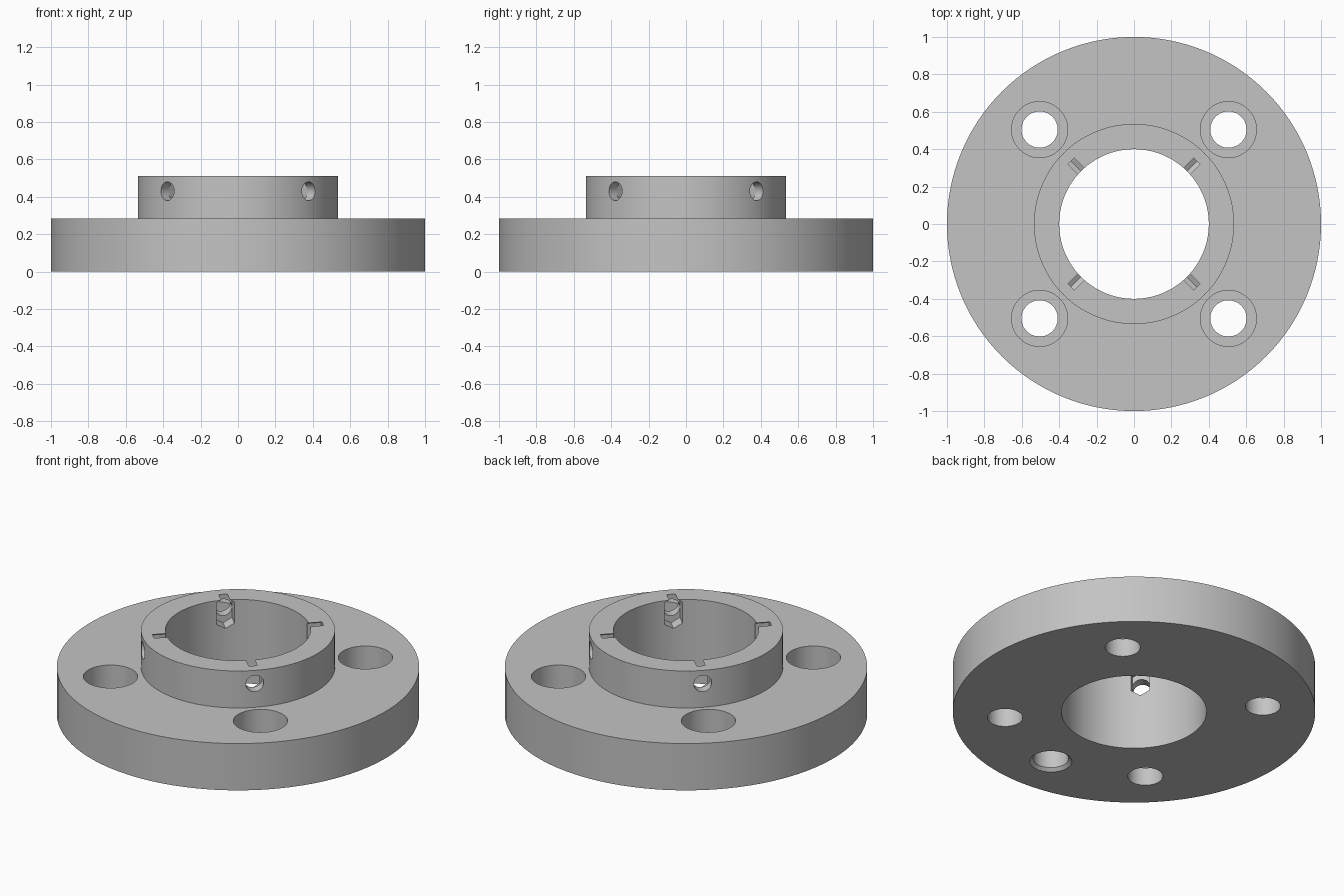
import bpy, bmesh, math
from mathutils import Matrix, Vector

old = bpy.data.objects.get("Cube")
if old:
    bpy.data.objects.remove(old, do_unlink=True)

grey = bpy.data.materials.new("plain grey")
grey.use_nodes = True
grey.diffuse_color = (0.55, 0.55, 0.55, 1)
grey.node_tree.nodes["Principled BSDF"].inputs["Base Color"].default_value = grey.diffuse_color

FLANGE_TOP, HUB_TOP = 0.285, 0.51
FLANGE_R, HUB_R, BORE_R = 1.0, 0.535, 0.4
BOLT_RADIUS, SCREW_Z = 0.714, 0.43


def make_object(name, bm):
    bmesh.ops.recalc_face_normals(bm, faces=bm.faces)
    mesh = bpy.data.meshes.new(name)
    bm.to_mesh(mesh)
    bm.free()
    obj = bpy.data.objects.new(name, mesh)
    bpy.context.collection.objects.link(obj)
    mesh.materials.append(grey)
    return obj


def lathe(name, profile, segments, closed=False):
    """Revolve (radius, height) points about z; open profiles start and end on the axis."""
    bm = bmesh.new()
    verts = [bm.verts.new((r, 0, z)) for r, z in profile]
    pairs = list(zip(verts, verts[1:])) + ([(verts[-1], verts[0])] if closed else [])
    edges = [bm.edges.new(p) for p in pairs]
    bmesh.ops.spin(bm, geom=verts + edges, cent=(0, 0, 0), axis=(0, 0, 1),
                   angle=math.tau, steps=segments, use_duplicate=False)
    bmesh.ops.remove_doubles(bm, verts=bm.verts, dist=1e-4)
    return make_object(name, bm)


def prism(name, outline, start, end):
    """Extrude a (y, z) outline along x."""
    bm = bmesh.new()
    face = bm.faces.new([bm.verts.new((start, y, z)) for y, z in outline])
    moved = bmesh.ops.extrude_face_region(bm, geom=[face])["geom"]
    bmesh.ops.translate(bm, vec=Vector((end - start, 0, 0)),
                        verts=[v for v in moved if isinstance(v, bmesh.types.BMVert)])
    return make_object(name, bm)


def cut(target, cutter):
    mod = target.modifiers.new("cut", 'BOOLEAN')
    mod.operation, mod.solver, mod.object = 'DIFFERENCE', 'EXACT', cutter
    bpy.context.view_layer.objects.active = target
    bpy.ops.object.modifier_apply(modifier=mod.name)
    bpy.data.objects.remove(cutter, do_unlink=True)


# Flange and hub in one turned body with a through bore
body = lathe("flanged_hub", [(BORE_R, 0), (FLANGE_R, 0), (FLANGE_R, FLANGE_TOP),
                             (HUB_R, FLANGE_TOP), (HUB_R, HUB_TOP), (BORE_R, HUB_TOP)],
             128, closed=True)

# Outlines: upright stretched hexagon for the nut, circle for the set screw
nut = [(0, 0.094), (0.05, 0.065), (0.05, -0.065), (0, -0.094), (-0.05, -0.065), (-0.05, 0.065)]
nut = [(y, z + SCREW_Z) for y, z in nut]
screw = [(0.05 * math.cos(math.tau * i / 32), SCREW_Z + 0.05 * math.sin(math.tau * i / 32))
         for i in range(32)]

for k in range(4):
    turn = Matrix.Rotation(math.radians(45 + 90 * k), 4, 'Z')
    # Counterbored bolt hole
    bolt = lathe("bolt_cutter", [(0, -0.1), (0.097, -0.1), (0.097, 0.11),
                                 (0.15, 0.11), (0.15, 0.4), (0, 0.4)], 48)
    bolt.data.transform(turn @ Matrix.Translation((BOLT_RADIUS, 0, 0)))
    cut(body, bolt)
    # Nut pocket open to the bore and the hub top, then the radial screw hole
    for outline, start, end in ((nut, 0.3, 0.475), (screw, 0.31, 0.6)):
        cutter = prism("radial_cutter", outline, start, end)
        cutter.data.transform(turn)
        cut(body, cutter)

# Chamfered blind hole in the underside, at the front
blind = lathe("blind_cutter", [(0, -0.1), (0.116, -0.1), (0.116, 0),
                               (0.098, 0.018), (0.098, 0.2), (0, 0.2)], 48)
blind.data.transform(Matrix.Translation((0, -BOLT_RADIUS, 0)))
cut(body, blind)

bpy.ops.object.select_all(action='DESELECT')
body.select_set(True)
bpy.context.view_layer.objects.active = body
bpy.ops.object.shade_smooth_by_angle(angle=math.radians(25))
